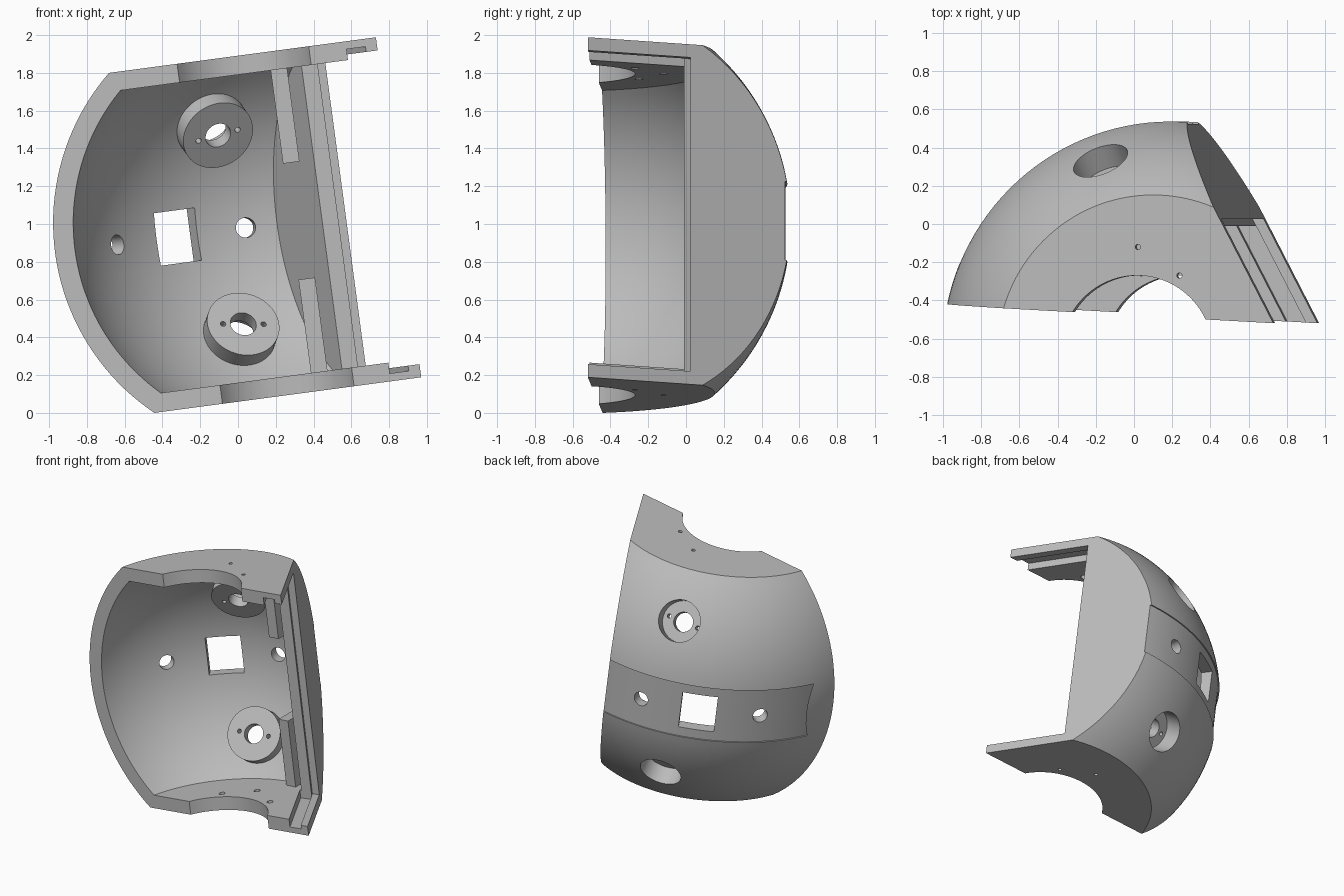
import bpy, bmesh, math
from mathutils import Matrix, Vector

cube = bpy.data.objects.get("Cube")
if cube:
    bpy.data.objects.remove(cube, do_unlink=True)

# Main sizes, in a frame whose origin is the ball centre and z the ball axis
R_OUT, R_IN = 1.225, 1.12
H_OUT, H_IN = 0.908, 0.808
WALL = Vector((0.887, 0.461))      # outward direction of the flat side wall
WALL_OUT, WALL_IN = 0.633, 0.504


def finish(bm, name):
    bmesh.ops.remove_doubles(bm, verts=bm.verts, dist=1e-5)
    bmesh.ops.recalc_face_normals(bm, faces=bm.faces)
    me = bpy.data.meshes.new(name)
    bm.to_mesh(me)
    bm.free()
    ob = bpy.data.objects.new(name, me)
    bpy.context.collection.objects.link(ob)
    return ob


def barrel(name, radius, half):
    """Ball with flat top and bottom."""
    bm = bmesh.new()
    top = math.asin(half / radius)
    n = 40
    pts = [(0, 0, -half)]
    for i in range(n + 1):
        a = -top + 2 * top * i / n
        pts.append((radius * math.cos(a), 0, radius * math.sin(a)))
    pts.append((0, 0, half))
    vs = [bm.verts.new(p) for p in pts]
    es = [bm.edges.new(pair) for pair in zip(vs, vs[1:])]
    bmesh.ops.spin(bm, geom=vs + es, cent=(0, 0, 0), axis=(0, 0, 1),
                   angle=math.tau, steps=128, use_merge=False)
    return finish(bm, name)


def prism(name, outline, z0, z1):
    """Outline in plan, extruded along the ball axis."""
    bm = bmesh.new()
    face = bm.faces.new([bm.verts.new((x, y, z0)) for x, y in outline])
    ext = bmesh.ops.extrude_face_region(bm, geom=[face])
    moved = [v for v in ext["geom"] if isinstance(v, bmesh.types.BMVert)]
    bmesh.ops.translate(bm, verts=moved, vec=(0, 0, z1 - z0))
    return finish(bm, name)


def rod(name, start, end, radius, sides=48, turn=0):
    """Cylinder between two points."""
    start, end = Vector(start), Vector(end)
    d = end - start
    m = Matrix.Translation((start + end) / 2) @ d.to_track_quat('Z', 'Y').to_matrix().to_4x4()
    bm = bmesh.new()
    bmesh.ops.create_cone(bm, cap_ends=True, segments=sides, radius1=radius,
                          radius2=radius, depth=d.length,
                          matrix=m @ Matrix.Rotation(turn, 4, 'Z'))
    return finish(bm, name)


def combine(ob, tool, op='DIFFERENCE'):
    """Apply one boolean and throw the tool away."""
    mod = ob.modifiers.new("bool", 'BOOLEAN')
    mod.operation, mod.solver, mod.object = op, 'EXACT', tool
    dg = bpy.context.evaluated_depsgraph_get()
    me = bpy.data.meshes.new_from_object(ob.evaluated_get(dg))
    ob.modifiers.clear()
    ob.data = me
    bpy.data.objects.remove(tool, do_unlink=True)


def at(offset, y):
    """Plan point at a distance along the side-wall direction and a given y."""
    return ((offset - WALL.y * y) / WALL.x, y)


def band(o0, o1, y0, y1):
    return [at(o0, y0), at(o1, y0), at(o1, y1), at(o0, y1)]


def radial(angle):
    """Direction on the equator, turned from the back toward the right."""
    a = math.radians(angle)
    return Vector((-math.sin(a), math.cos(a), 0))


# Outer body, cut by the front plane and the flat side wall
shell = barrel("housing_shell", R_OUT, H_OUT)
front = lambda x: 0.185 - 0.0547 * x
combine(shell, prism("front_cut", [(-2, -2), (2, -2), (2, front(2)), (-2, front(-2))], -2, 2))
combine(shell, prism("side_cut", band(WALL_OUT, 3, -1.5, 2), -2, 2))

# Hollow, leaving the side wall and two inner pads standing
hollow = barrel("hollow", R_IN, H_IN)
combine(hollow, prism("wall_keep", band(WALL_IN, 1.5, 0.66, 1.7), -1.5, 1.5))
for s in (-1, 1):
    z0, z1 = sorted((s * 0.31, s * 0.9))
    combine(hollow, prism("pad_keep", [(0.06, 0.71), (0.148, 0.70), (0.148, 1.5), (0.06, 1.5)], z0, z1))
combine(shell, hollow)

# Door rebate and sliding groove beside the opening
combine(shell, prism("rebate", band(0.58, 1.2, -1, 0.695), -0.838, 0.838))
combine(shell, prism("groove", band(0.493, 0.5805, -1, 0.66), -0.866, 0.866))

# Round cutout through both end plates
combine(shell, rod("plate_cutout", (-0.085, 0, -1.5), (-0.085, 0, 1.5), 0.4, 96))

# Shallow recessed band around the equator
recess = prism("recess", [(-1.128, 0.1), (1.5, 0.1), (1.5, 2), (-1.128, 2)], -0.21, 0.21)
combine(recess, rod("core", (0, 0, -1), (0, 0, 1), 1.197, 160))
combine(shell, recess)

# Mounting bosses with counterbore, centre hole and two screw holes
for s in (-1, 1):
    d = Vector((-0.261, 0.824, 0.504 * s)).normalized()
    side = (Vector((1, 0, 0)) - d * d.x).normalized() * 0.11
    combine(shell, rod("boss", d, d * 1.15, 0.195, 64), 'UNION')
    combine(shell, rod("counterbore", d * 1.08, d * 1.5, 0.15, 64))
    combine(shell, rod("centre_hole", d * 0.9, d * 1.3, 0.07))
    for k in (-1, 1):
        combine(shell, rod("screw_hole", d * 0.9 + side * k, d * 1.3 + side * k, 0.015, 16))

# Square window and the two round holes beside it
w = radial(29.5)
tangent = Vector((w.y, -w.x, 0)) * 0.125
corners = [w * r + tangent * k for r, k in ((0.9, -1), (0.9, 1), (1.5, 1), (1.5, -1))]
combine(shell, prism("window", [(c.x, c.y) for c in corners], -0.14, 0.14))
for angle in (9.3, 50.7):
    combine(shell, rod("round_hole", radial(angle) * 0.9, radial(angle) * 1.5, 0.053))

# Small holes in the end plates: two through, one blind
for s in (-1, 1):
    for x, y in ((-0.08, 0.55), (0.139, 0.40)):
        combine(shell, rod("pin_hole", (x, y, 0.7 * s), (x, y, 1.1 * s), 0.014, 16))
        combine(shell, rod("pin_sink", (x, y, 0.7 * s), (x, y, 0.85 * s), 0.022, 24))
    combine(shell, rod("blind_hole", (-0.29, 0.42, 0.7 * s), (-0.29, 0.42, 0.85 * s), 0.022, 24))

# Lean the whole piece and set it on the ground
shell.data.transform(Matrix.Translation((0.22, -0.67, 1.015)) @
                     Matrix.Rotation(math.radians(-7.6), 4, 'Y'))
low = min(v.co.z for v in shell.data.vertices)
shell.data.transform(Matrix.Translation((0, 0, -low)))

# Plain grey plastic
grey = bpy.data.materials.new("plain_grey")
grey.use_nodes = True
colour = (0.5, 0.5, 0.5, 1)
grey.diffuse_color = colour
grey.node_tree.nodes["Principled BSDF"].inputs["Base Color"].default_value = colour
shell.data.materials.clear()
shell.data.materials.append(grey)

bpy.ops.object.select_all(action='DESELECT')
shell.select_set(True)
bpy.context.view_layer.objects.active = shell
bpy.ops.object.shade_smooth_by_angle(angle=math.radians(25))
